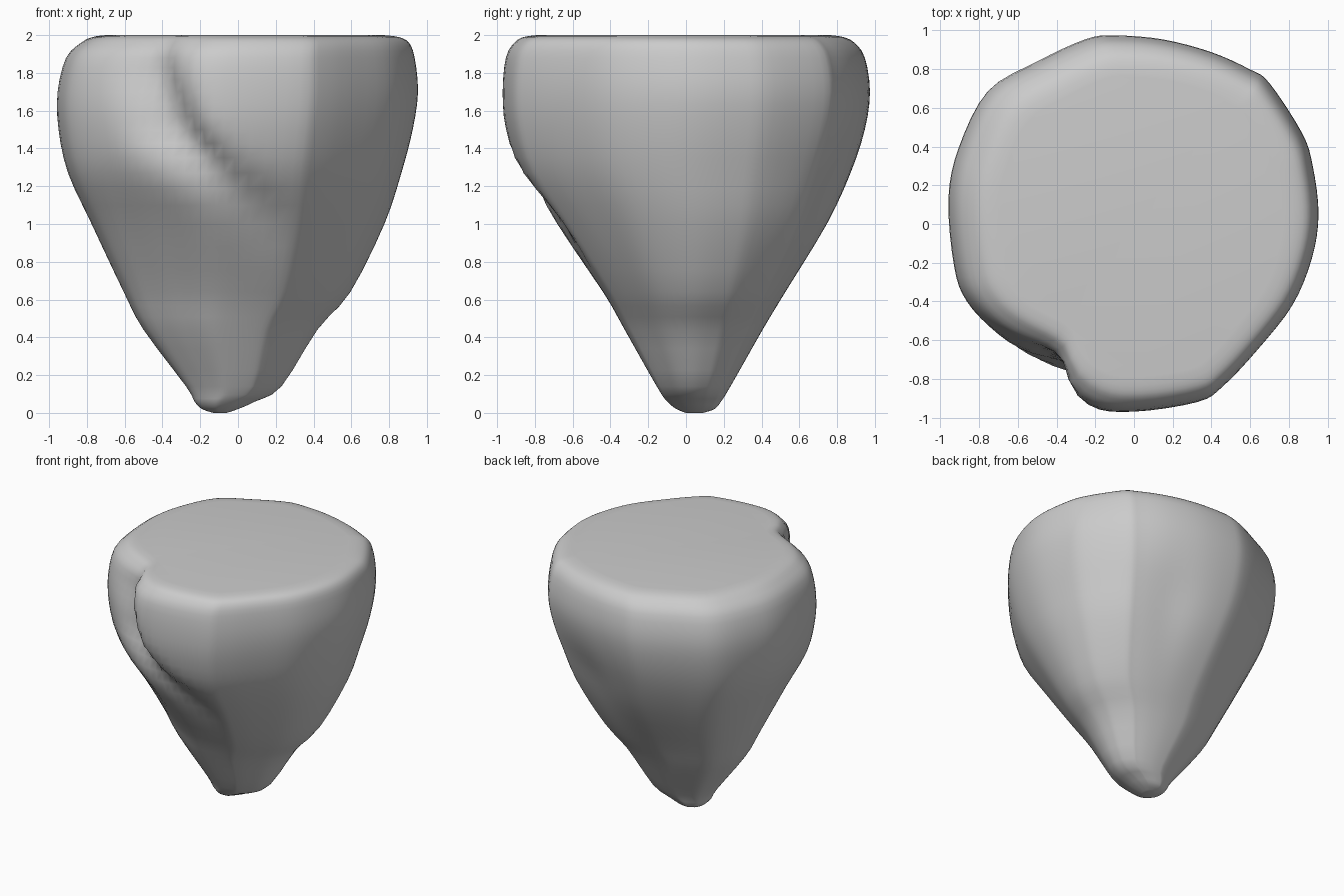
import bpy, bmesh, math

if "Cube" in bpy.data.objects:
    bpy.data.objects.remove(bpy.data.objects["Cube"])

# Plan outline of the boulder (counter-clockwise, without the front notch)
OUTLINE = [(0.955, 0.05), (0.925, 0.3), (0.87, 0.47), (0.7, 0.73), (0.6, 0.8),
           (0.4, 0.89), (0.15, 0.955), (-0.1, 0.975), (-0.25, 0.955), (-0.5, 0.84),
           (-0.75, 0.69), (-0.9, 0.4), (-0.955, 0.13), (-0.925, -0.22), (-0.86, -0.4),
           (-0.7, -0.58), (-0.5, -0.76), (-0.24, -0.94), (0.0, -0.97), (0.33, -0.92),
           (0.46, -0.84), (0.64, -0.65), (0.82, -0.42), (0.92, -0.18)]

# Height, left, right, front and back extents
PROFILE = [(0.0, -0.13, -0.06, 0.0, 0.09), (0.02, -0.19, 0.0, -0.05, 0.15),
           (0.06, -0.23, 0.09, -0.1, 0.185), (0.14, -0.275, 0.23, -0.155, 0.235),
           (0.44, -0.5, 0.42, -0.325, 0.405), (0.64, -0.605, 0.595, -0.44, 0.525),
           (1.0, -0.775, 0.775, -0.69, 0.745), (1.27, -0.9, 0.865, -0.88, 0.87),
           (1.5, -0.95, 0.925, -0.955, 0.945), (1.7, -0.955, 0.953, -0.972, 0.972),
           (1.88, -0.91, 0.935, -0.955, 0.945), (1.96, -0.83, 0.905, -0.91, 0.89),
           (1.99, -0.77, 0.85, -0.86, 0.83), (2.0, -0.7, 0.77, -0.79, 0.76)]

# Notch path: height, angle in degrees, depth
NOTCH = [(0.5, -66, 0.0), (0.8, -70, 0.0), (1.05, -78, 0.04), (1.3, -98, 0.1),
         (1.5, -110, 0.14), (1.8, -119, 0.13), (2.0, -121, 0.08)]


def spline(p0, p1, p2, p3, t):
    return tuple(0.5 * (2*b + (c-a)*t + (2*a-5*b+4*c-d)*t*t + (3*b-a-3*c+d)*t**3)
                 for a, b, c, d in zip(p0, p1, p2, p3))


def resample(pts, steps, closed):
    n = len(pts)
    pick = (lambda i: pts[i % n]) if closed else (lambda i: pts[min(max(i, 0), n-1)])
    out = [spline(*(pick(i+k) for k in (-1, 0, 1, 2)), s/steps)
           for i in range(n if closed else n-1) for s in range(steps)]
    return out if closed else out + [pts[-1]]


def notch_at(z):
    for a, b in zip(NOTCH, NOTCH[1:]):
        if a[0] <= z <= b[0]:
            t = (z - a[0]) / (b[0] - a[0])
            return a[1] + t*(b[1]-a[1]), a[2] + t*(b[2]-a[2])
    return 0, 0


def dent(x, y, z):
    ang = math.degrees(math.atan2(y, x))
    centre, depth = notch_at(z)
    d = (ang - centre + 180) % 360 - 180
    cut = depth * math.exp(-(d / (7 if d > 0 else 17))**2)
    # shallow hollow on the back
    cut += 0.04 * math.exp(-((ang - 68)/16)**2 - ((z - 1.15)/0.3)**2)
    r = math.hypot(x, y)
    return max(0.1, 1 - cut / max(r, 0.2))


# Boulder body lofted through the profile
bm = bmesh.new()
plan = resample(OUTLINE, 4, True)
rings = []
for z, l, r, f, b in resample(PROFILE, 3, False):
    ring = []
    for ox, oy in plan:
        x = (l+r)/2 + ox/0.955*(r-l)/2
        y = (f+b)/2 + oy/0.973*(b-f)/2
        k = dent(x, y, z)
        ring.append(bm.verts.new((x*k, y*k, min(max(z, 0), 2))))
    rings.append(ring)
n = len(plan)
for lo, hi in zip(rings, rings[1:]):
    for i in range(n):
        bm.faces.new((lo[i], lo[(i+1) % n], hi[(i+1) % n], hi[i]))
bm.faces.new(rings[-1])
bm.faces.new(rings[0][::-1])
bm.normal_update()

mesh = bpy.data.meshes.new("boulder")
bm.to_mesh(mesh)
bm.free()
boulder = bpy.data.objects.new("boulder", mesh)
bpy.context.collection.objects.link(boulder)
bpy.context.view_layer.objects.active = boulder
boulder.select_set(True)
bpy.ops.object.shade_smooth_by_angle(angle=math.radians(40))
